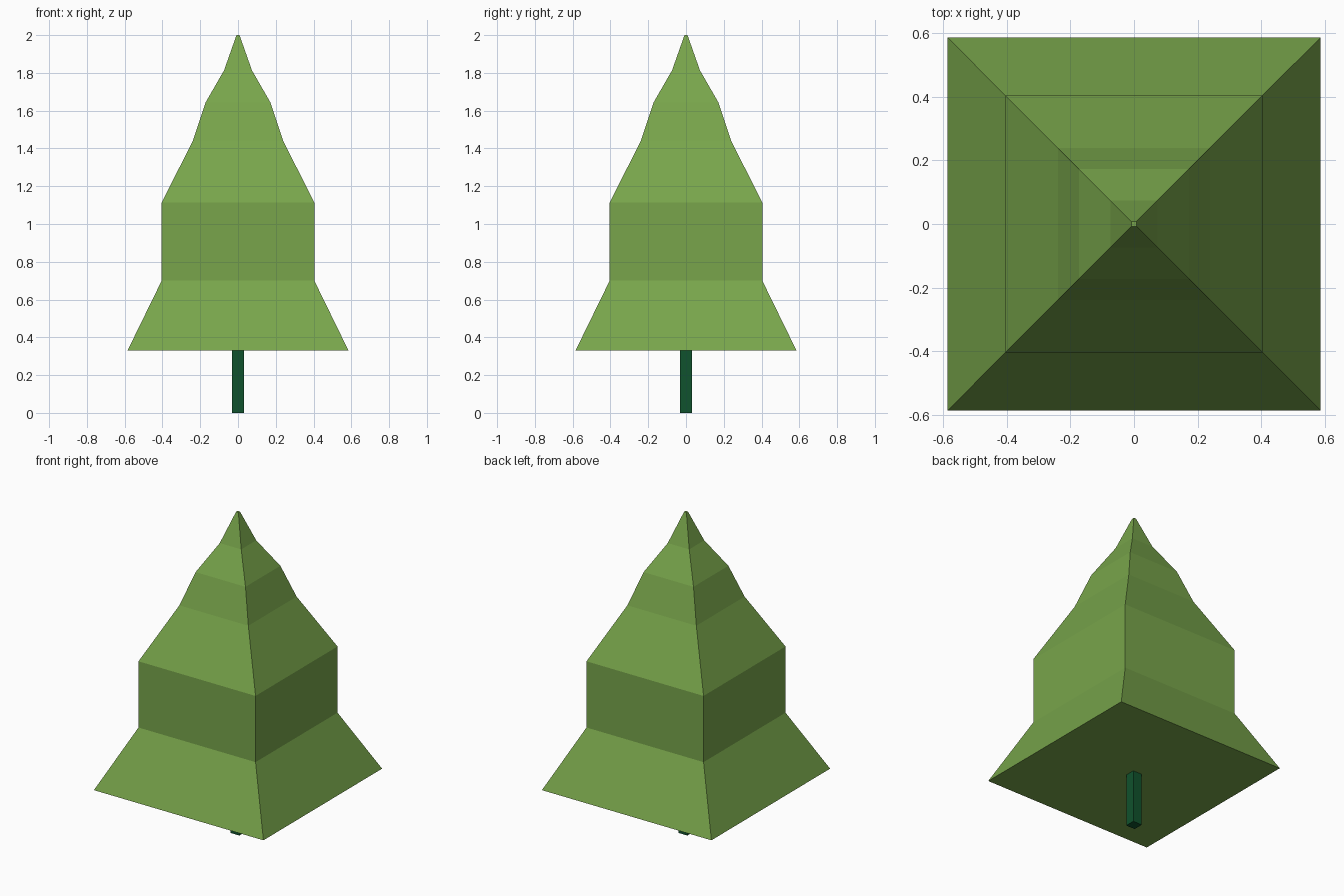
import bpy, bmesh

if "Cube" in bpy.data.objects:
    bpy.data.objects.remove(bpy.data.objects["Cube"])

def material(name, rgb):
    m = bpy.data.materials.new(name)
    m.diffuse_color = (*rgb, 1)
    m.use_nodes = True
    m.node_tree.nodes["Principled BSDF"].inputs["Base Color"].default_value = m.diffuse_color
    return m

def square_loft(name, profile, mat):
    """Stack square rings given as (half width, height), with capped ends."""
    bm = bmesh.new()
    rings = [[bm.verts.new((sx * r, sy * r, z))
              for sx, sy in ((-1, -1), (1, -1), (1, 1), (-1, 1))]
             for r, z in profile]
    for low, high in zip(rings, rings[1:]):
        for i in range(4):
            j = (i + 1) % 4
            bm.faces.new((low[i], low[j], high[j], high[i]))
    bm.faces.new(rings[0][::-1])
    bm.faces.new(rings[-1])
    bmesh.ops.recalc_face_normals(bm, faces=bm.faces)
    mesh = bpy.data.meshes.new(name)
    bm.to_mesh(mesh)
    bm.free()
    mesh.materials.append(mat)
    obj = bpy.data.objects.new(name, mesh)
    bpy.context.collection.objects.link(obj)
    return obj

leaf_green = material("leaf green", (0.188, 0.376, 0.070))
dark_green = material("dark trunk green", (0.005, 0.085, 0.026))

# Tapered foliage with stepped slopes
square_loft("foliage", [(0.585, 0.33), (0.404, 0.70), (0.404, 1.113), (0.238, 1.443),
                        (0.172, 1.643), (0.074, 1.813), (0.008, 2.0)], leaf_green)

# Thin square trunk
square_loft("trunk", [(0.031, 0.0), (0.031, 0.33)], dark_green)
